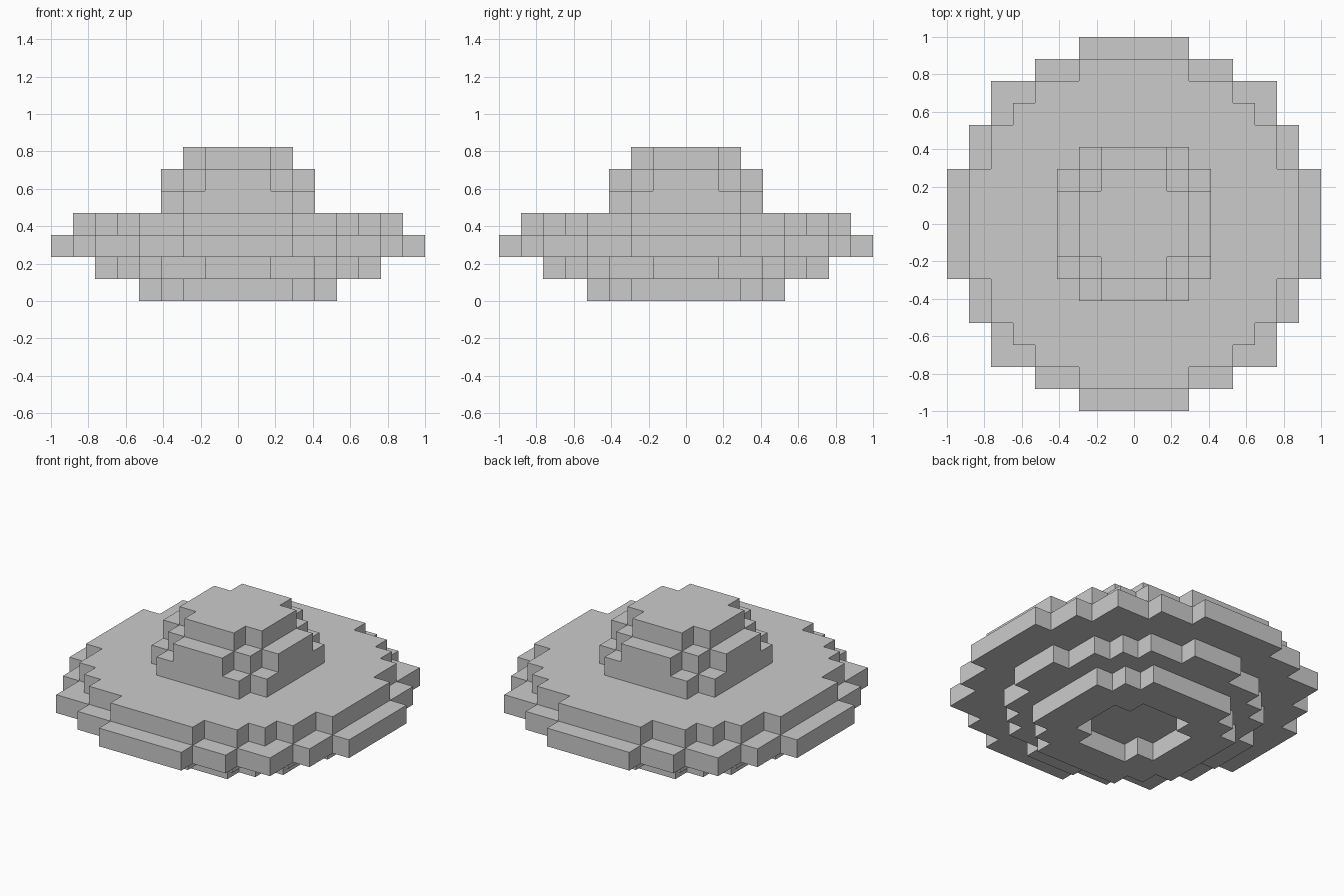
import bpy, bmesh
from mathutils import Vector

if "Cube" in bpy.data.objects:
    bpy.data.objects.remove(bpy.data.objects["Cube"])

V = 2 / 17  # block size

# Each layer is a union of centred rectangles given as (half x, half y) in blocks
HULL = {
    0: [(4, 2), (3, 3), (2, 4)],
    1: [(6, 1), (5, 3), (4, 4), (3, 5), (1, 6)],
    2: [(8, 2), (7, 4), (6, 6), (4, 7), (2, 8)],
    3: [(7, 2), (6, 4), (5, 5), (4, 6), (2, 7)],
}
DOME = {
    4: [(3, 2), (2, 3)],
    5: [(3, 1), (2, 2), (1, 3)],
    6: [(2, 1), (1, 2)],
}
HATCH = {0: [(2, 1), (1, 2)]}  # recess in the underside


def blocks(layers):
    return {(x, y, z) for z, rects in layers.items() for a, b in rects
            for x in range(-a, a + 1) for y in range(-b, b + 1)}


def build(name, cells, solid):
    """Make one mesh from the exposed block faces, merged into flat panels."""
    bm = bmesh.new()
    for c in cells:
        centre = Vector((c[0], c[1], c[2] + 0.5))
        for axis in range(3):
            for s in (-1, 1):
                n = list(c)
                n[axis] += s
                if tuple(n) in solid:
                    continue
                corners = []
                for p, q in ((-1, -1), (1, -1), (1, 1), (-1, 1)):
                    d = Vector()
                    d[axis], d[(axis + 1) % 3], d[(axis + 2) % 3] = s, p, q
                    corners.append(bm.verts.new((centre + d / 2) * V))
                bm.faces.new(corners if s > 0 else corners[::-1])
    bmesh.ops.remove_doubles(bm, verts=bm.verts, dist=0.001)
    bmesh.ops.dissolve_limit(bm, angle_limit=0.01, verts=bm.verts, edges=bm.edges)
    mesh = bpy.data.meshes.new(name)
    bm.to_mesh(mesh)
    bm.free()
    bpy.context.collection.objects.link(bpy.data.objects.new(name, mesh))


# Stepped saucer hull and the dome on top
hull = blocks(HULL) - blocks(HATCH)
dome = blocks(DOME)
build("saucer_hull", hull, hull | dome)
build("cockpit_dome", dome, hull | dome)
